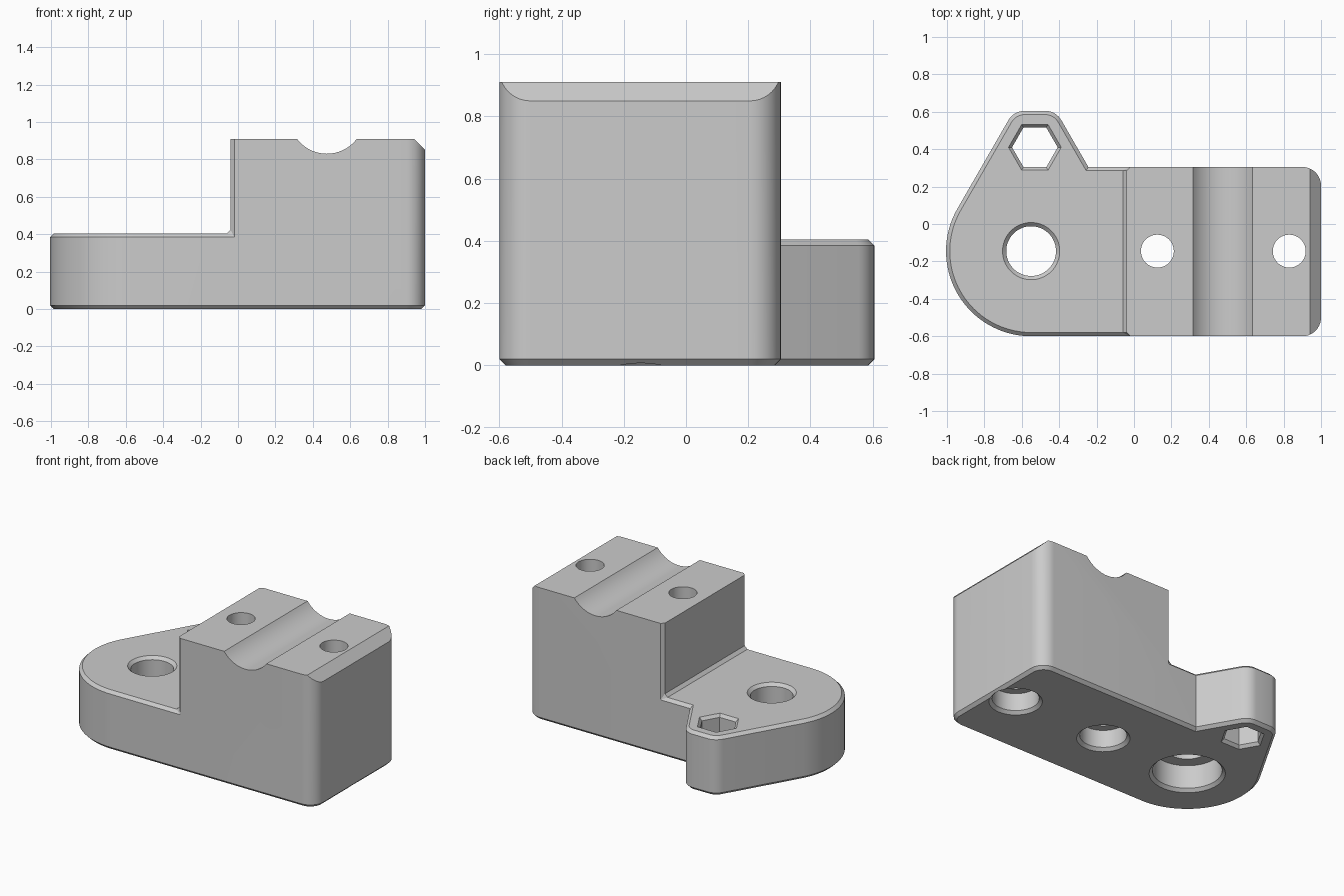
import bpy, bmesh
from math import sin, cos, radians, pi

cube = bpy.data.objects.get("Cube")
if cube:
    bpy.data.objects.remove(cube, do_unlink=True)

PLATE_TOP, BLOCK_TOP, STEP_X, EDGE = 0.405, 0.91, -0.04, 0.02
FRONT, BACK = -0.6, 0.305


def arc(cx, cy, r, start, end, steps):
    angles = [radians(start + (end - start) * i / steps) for i in range(steps + 1)]
    return [(cx + r * cos(a), cy + r * sin(a)) for a in angles]


def make_object(name, bm):
    bmesh.ops.recalc_face_normals(bm, faces=bm.faces)
    mesh = bpy.data.meshes.new(name)
    bm.to_mesh(mesh)
    bm.free()
    obj = bpy.data.objects.new(name, mesh)
    bpy.context.collection.objects.link(obj)
    return obj


def loft(name, rings):
    """Closed solid through a stack of rings with equal point counts."""
    bm = bmesh.new()
    loops = [[bm.verts.new(p) for p in ring] for ring in rings]
    n = len(loops[0])
    for low, high in zip(loops, loops[1:]):
        for i in range(n):
            j = (i + 1) % n
            bm.faces.new((low[i], low[j], high[j], high[i]))
    bm.faces.new(loops[0][::-1])
    bm.faces.new(loops[-1])
    obj = make_object(name, bm)
    obj.hide_render = True
    return obj


def hole(name, cx, cy, sides, profile):
    """Vertical stepped cutter; profile lists (height, radius)."""
    return loft(name, [[(cx + r * cos(2 * pi * i / sides), cy + r * sin(2 * pi * i / sides), z)
                        for i in range(sides)] for z, r in profile])


def cross_cut(name, section):
    """Cutter running front to back with an x-z section."""
    return loft(name, [[(x, y, z) for x, z in section] for y in (-1, 1)])


# Plan outline: block with rounded end, pointed tab, round nose
outline = [(STEP_X, FRONT)]
outline += arc(0.9, -0.5, 0.1, -90, 0, 10)
outline += arc(0.9, 0.205, 0.1, 0, 90, 10)
back_index = len(outline)
outline += [(STEP_X, BACK), (-0.244, BACK)]
outline += arc(-0.475, 0.505, 0.1, 30, 90, 8)
outline += arc(-0.585, 0.505, 0.1, 90, 150, 8)[1:]
outline += arc(-0.55, -0.145, 0.455, 150, 270, 32)

# Plate raised from the outline
bm = bmesh.new()
low = [bm.verts.new((x, y, 0)) for x, y in outline]
top = [bm.verts.new((x, y, PLATE_TOP)) for x, y in outline]
bm.faces.new(low[::-1])
top_face = bm.faces.new(top)
for i in range(len(outline)):
    j = (i + 1) % len(outline)
    bm.faces.new((low[i], low[j], top[j], top[i]))

# Block pulled up from the right part of the plate
bmesh.utils.face_split(top_face, top[0], top[back_index])
bm.normal_update()
block_face = max((f for f in bm.faces if f.normal.z > 0.9),
                 key=lambda f: f.calc_center_median().x)
result = bmesh.ops.extrude_face_region(bm, geom=[block_face])
for v in result["geom"]:
    if isinstance(v, bmesh.types.BMVert):
        v.co.z = BLOCK_TOP
if block_face.is_valid:
    bm.faces.remove(block_face)
bmesh.ops.recalc_face_normals(bm, faces=bm.faces)
bmesh.ops.dissolve_limit(bm, angle_limit=radians(0.5), verts=bm.verts, edges=bm.edges)


# Chamfer the foot, the plate rim and the step
def is_chamfered(edge):
    a, b = (v.co for v in edge.verts)
    flat = abs(a.z - b.z) < 1e-4
    if flat:
        return a.z < 1e-4 or abs(a.z - PLATE_TOP) < 1e-4
    return (max(abs(a.x - STEP_X), abs(b.x - STEP_X)) < 1e-4
            and min(a.z, b.z) > PLATE_TOP - 1e-4)


bmesh.ops.bevel(bm, geom=[e for e in bm.edges if is_chamfered(e)], offset=EDGE,
                offset_type="OFFSET", segments=1, affect="EDGES", clamp_overlap=False)
bracket = make_object("clamp_bracket", bm)

# Saddle groove, end chamfer and holes
cutters = [
    cross_cut("groove_cutter", arc(0.475, 1.03, 0.2, 0, 354, 59)),
    cross_cut("end_chamfer_cutter", [(0.84, 1.01), (1.1, 0.75), (1.1, 1.01)]),
    hole("pivot_hole_cutter", -0.55, -0.145, 64,
         [(-EDGE, 0.255), (EDGE, 0.215), (0.18, 0.215), (0.18, 0.133),
          (PLATE_TOP - EDGE, 0.133), (PLATE_TOP + EDGE, 0.173)]),
    hole("hex_hole_cutter", -0.53, 0.41, 6,
         [(-EDGE, 0.16), (EDGE, 0.122), (PLATE_TOP - EDGE, 0.122), (PLATE_TOP + EDGE, 0.16)]),
]
for x in (0.125, 0.83):
    cutters.append(hole("bolt_hole_cutter", x, -0.145, 48,
                        [(-EDGE, 0.185), (EDGE, 0.145), (0.14, 0.145), (0.14, 0.088), (1, 0.088)]))
for cutter in cutters:
    mod = bracket.modifiers.new(cutter.name, "BOOLEAN")
    mod.operation, mod.solver, mod.object = "DIFFERENCE", "EXACT", cutter

# Bake the cuts and drop the cutters
bpy.context.view_layer.update()
depsgraph = bpy.context.evaluated_depsgraph_get()
cut_mesh = bpy.data.meshes.new_from_object(bracket.evaluated_get(depsgraph))
bracket.modifiers.clear()
bracket.data = cut_mesh
for cutter in cutters:
    bpy.data.objects.remove(cutter, do_unlink=True)

# Single grey finish
grey = bpy.data.materials.new("plain_grey")
grey.use_nodes = True
color = (0.6, 0.6, 0.6, 1)
grey.diffuse_color = color
grey.node_tree.nodes["Principled BSDF"].inputs["Base Color"].default_value = color
cut_mesh.materials.clear()
cut_mesh.materials.append(grey)

bpy.ops.object.select_all(action="DESELECT")
bracket.select_set(True)
bpy.context.view_layer.objects.active = bracket
bpy.ops.object.shade_smooth_by_angle(angle=radians(25))
